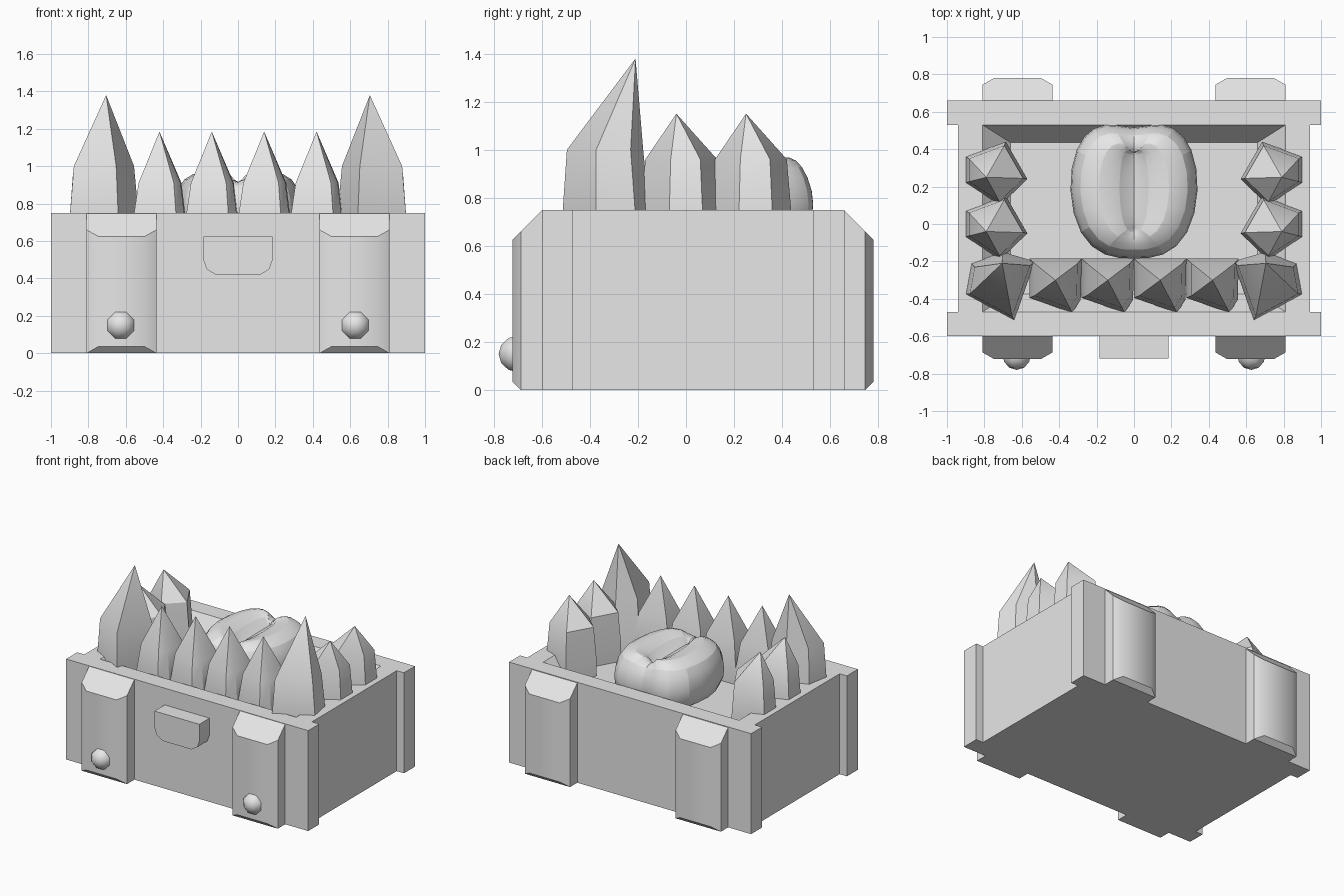
import bpy, bmesh, math
from mathutils import Matrix

if "Cube" in bpy.data.objects:
    bpy.data.objects.remove(bpy.data.objects["Cube"], do_unlink=True)

grey = bpy.data.materials.new("plain grey")
grey.use_nodes = True
grey.diffuse_color = (0.8, 0.8, 0.8, 1)
grey.node_tree.nodes["Principled BSDF"].inputs["Base Color"].default_value = (0.8, 0.8, 0.8, 1)


def finish(name, bm, angle=30):
    bmesh.ops.remove_doubles(bm, verts=bm.verts, dist=0.0005)
    bmesh.ops.recalc_face_normals(bm, faces=bm.faces)
    mesh = bpy.data.meshes.new(name)
    bm.to_mesh(mesh)
    bm.free()
    mesh.materials.append(grey)
    obj = bpy.data.objects.new(name, mesh)
    bpy.context.collection.objects.link(obj)
    smooth(obj, angle)
    return obj


def smooth(obj, angle):
    bpy.ops.object.select_all(action="DESELECT")
    obj.select_set(True)
    bpy.context.view_layer.objects.active = obj
    bpy.ops.object.shade_smooth_by_angle(angle=math.radians(angle))


def loft(name, rings, caps=(True, True), angle=30):
    """Skin a stack of point rings and cap its ends."""
    bm = bmesh.new()
    rows = [[bm.verts.new(p) for p in ring] for ring in rings]
    n = len(rows[0])
    for a, b in zip(rows, rows[1:]):
        for i in range(n):
            j = (i + 1) % n
            bm.faces.new((a[i], a[j], b[j], b[i]))
    for row, cap in zip((rows[0], rows[-1]), caps):
        if cap:
            bm.faces.new(row)
    return finish(name, bm, angle)


def rect(x, y0, y1, z):
    return [(-x, y0, z), (x, y0, z), (x, y1, z), (-x, y1, z)]


def apply_modifier(obj, mod):
    bpy.context.view_layer.objects.active = obj
    bpy.ops.object.modifier_apply(modifier=mod.name)


# Crate body: wide front and back boards, narrower ends, sloped recess
half = [(1, -0.6), (1, -0.47), (0.94, -0.47), (0.94, 0.53), (1, 0.53), (1, 0.66)]
outline = half + [(-x, y) for x, y in reversed(half)]
body = loft("crate_body", [[(x, y, z) for x, y in outline] for z in (0, 0.75)])
cutter = loft("recess_cutter", [rect(0.66, -0.375, 0.435, 0.6),
                                rect(0.81, -0.47, 0.53, 0.75),
                                rect(0.81, -0.47, 0.53, 0.9)])
mod = body.modifiers.new("recess", "BOOLEAN")
mod.operation, mod.solver, mod.object = "DIFFERENCE", "EXACT", cutter
apply_modifier(body, mod)
bpy.data.objects.remove(cutter, do_unlink=True)
smooth(body, 30)


# Bevelled straps on the front and back boards
def strap(name, cx, y, out):
    plan = [(-0.187, 0), (-0.187, 0.09), (-0.125, 0.125),
            (0.125, 0.125), (0.187, 0.09), (0.187, 0)]
    bottom = [(cx + x, y + out * d, max(0, d - 0.09)) for x, d in plan]
    top = [(cx + x, y + out * d, 0.75 - d) for x, d in plan]
    bm = bmesh.new()
    lo, hi = [[bm.verts.new(p) for p in ring] for ring in (bottom, top)]
    for i in range(6):
        j = (i + 1) % 6
        bm.faces.new((lo[i], lo[j], hi[j], hi[i]))
    bm.faces.new(hi)
    bm.faces.new((lo[0], lo[1], lo[4], lo[5]))
    bm.faces.new(lo[1:5])
    finish(name, bm)


for side, s in (("left", 1), ("right", -1)):
    strap("front_strap_" + side, s * 0.623, -0.597, -1)
    strap("back_strap_" + side, s * 0.623, 0.655, 1)
    # Round studs low on the front straps
    bm = bmesh.new()
    bmesh.ops.create_uvsphere(bm, u_segments=8, v_segments=6, radius=0.083)
    bm.transform(Matrix.Translation((s * 0.627, -0.697, 0.15))
                 @ Matrix.Rotation(math.pi / 2, 4, "X")
                 @ Matrix.Rotation(math.pi / 8, 4, "Z"))
    finish("stud_" + side, bm, 60)

# Front handle with rounded lower corners
edge = [(0.185, 0.625), (0.185, 0.5), (0.168, 0.45), (0.12, 0.42)]
edge += [(-x, z) for x, z in reversed(edge)]
loft("handle", [[(x, y, z) for x, z in edge] for y in (-0.59, -0.72)])


# Teeth: five-sided spikes with a shoulder below the tip
def tooth(name, base, tip, shoulder, shrink, shift=(0, 0)):
    cx = sum(p[0] for p in base) / len(base)
    cy = sum(p[1] for p in base) / len(base)
    mid = [(cx + (x - cx) * shrink + shift[0], cy + (y - cy) * shrink + shift[1], shoulder)
           for x, y in base]
    loft(name, [[(x, y, 0.6) for x, y in base],
                [(x, y, 0.72) for x, y in base], mid, [tip] * len(base)],
         caps=(True, False))


fang = [(0.64, -0.515), (0.9, -0.375), (0.87, -0.21), (0.7, -0.15), (0.53, -0.2)]
small = [(0.13, -0.13), (0.14, 0.12), (-0.14, 0.11), (-0.14, -0.09), (0.05, -0.17)]
small = [(-0.14, 0.12), (-0.14, -0.09), (0.09, -0.17), (0.135, -0.1), (0.14, 0.12)]
cheek = [(0.06, 0.17), (0.175, -0.03), (0.03, -0.17), (-0.155, -0.05), (-0.155, 0.09)]
for side, s in (("left", 1), ("right", -1)):
    tooth("fang_" + side, [(s * x, y) for x, y in fang],
          (s * 0.705, -0.21, 1.38), 1.0, 0.87, (0, -0.01))
    for i, x in enumerate((0.14, 0.42)):
        tooth(f"front_tooth_{side}_{i + 1}", [(s * x + u, v - 0.305) for u, v in small],
              (s * x, -0.3, 1.185), 0.91, 0.82)
    for i, y in enumerate((0.27, -0.02)):
        tooth(f"side_tooth_{side}_{i + 1}", [(s * (0.745 - u), y + v) for u, v in cheek],
              (s * 0.79, y - 0.02, 1.15), 0.96, 0.88)

# Tongue: soft rounded mound closing in a central groove
rim = [(0, -0.19), (0.16, -0.185), (0.3, -0.07), (0.36, 0.18),
       (0.32, 0.42), (0.22, 0.53), (0.1, 0.54), (0, 0.51)]
rim += [(-x, y) for x, y in reversed(rim[1:-1])]
levels = [(0.85, 0.85, 0.58), (1, 1, 0.72), (0.99, 0.99, 0.83), (0.87, 0.87, 0.94),
          (0.55, 0.7, 0.98), (0.2, 0.6, 0.95), (0, 0.55, 0.87)]
rings = []
for sx, sy, z in levels:
    rings.append([(x * sx, 0.18 + (y - 0.18) * sy,
                   min(z, 0.89) if abs(x) < 0.01 else z) for x, y in rim])
tongue = loft("tongue", rings, caps=(True, False))
mod = tongue.modifiers.new("soften", "SUBSURF")
mod.levels = 1
apply_modifier(tongue, mod)
smooth(tongue, 60)
